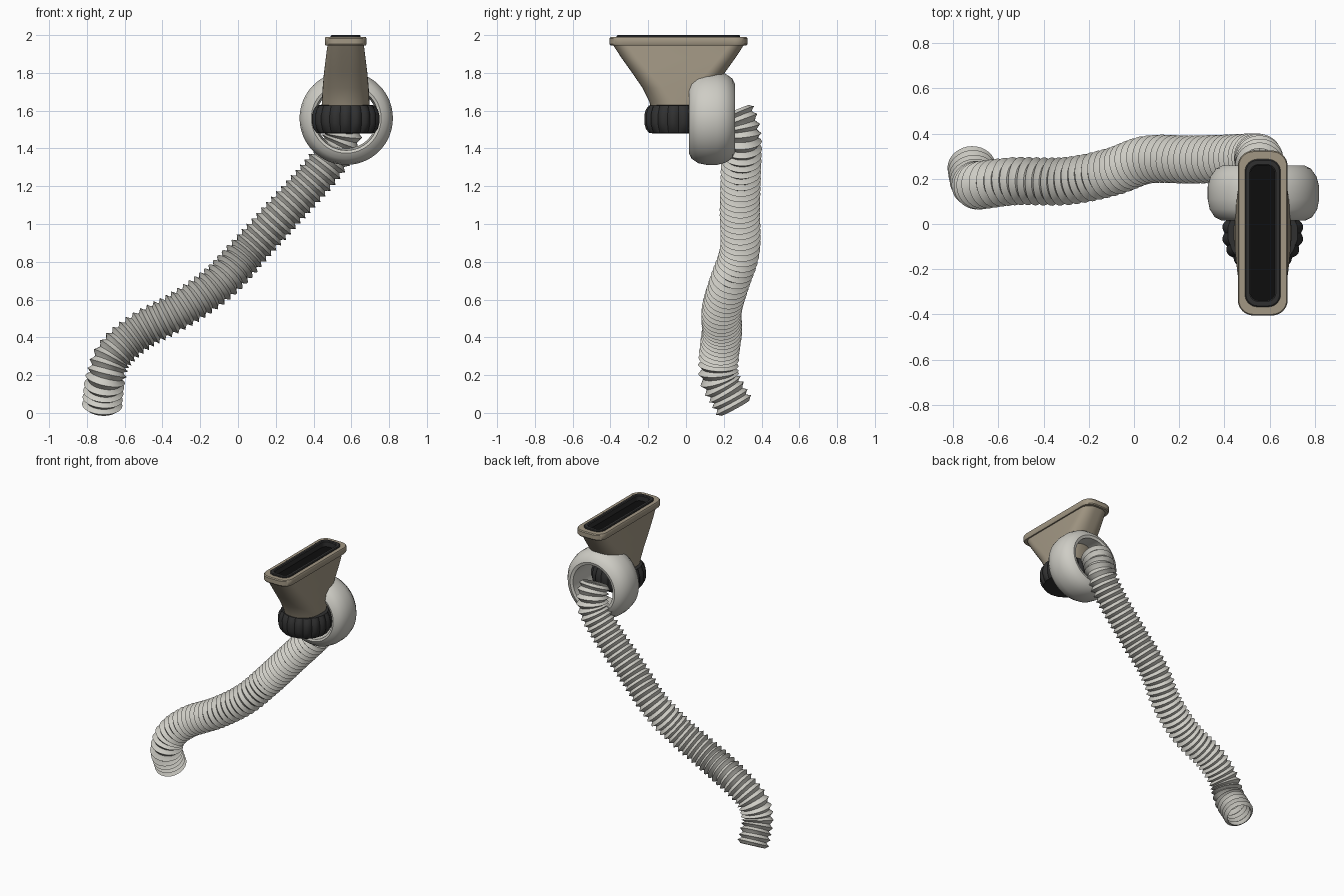
import bpy, bmesh, math
from mathutils import Vector

cube = bpy.data.objects.get("Cube")
if cube:
    bpy.data.objects.remove(cube, do_unlink=True)


def material(name, rgb, rough=0.6):
    m = bpy.data.materials.new(name)
    m.use_nodes = True
    m.diffuse_color = (*rgb, 1)
    bsdf = m.node_tree.nodes["Principled BSDF"]
    bsdf.inputs["Base Color"].default_value = (*rgb, 1)
    bsdf.inputs["Roughness"].default_value = rough
    return m


PALE = material("pale plastic", (0.62, 0.61, 0.56))
TAN = material("tan plastic", (0.36, 0.31, 0.23))
CHARCOAL = material("charcoal rubber", (0.03, 0.03, 0.03))
BLACK = material("black opening", (0.004, 0.004, 0.004))


def loft(name, rings, mat, cap_start=False, cap_end=False, closed=False, angle=35):
    """Skin a list of equal-length point loops."""
    bm = bmesh.new()
    loops = [[bm.verts.new(p) for p in ring] for ring in rings]
    pairs = list(zip(loops, loops[1:]))
    if closed:
        pairs.append((loops[-1], loops[0]))
    for a, b in pairs:
        for i in range(len(a)):
            j = (i + 1) % len(a)
            bm.faces.new((a[i], a[j], b[j], b[i]))
    if cap_start:
        bm.faces.new(loops[0][::-1])
    if cap_end:
        bm.faces.new(loops[-1])
    bmesh.ops.recalc_face_normals(bm, faces=bm.faces)
    mesh = bpy.data.meshes.new(name)
    bm.to_mesh(mesh)
    bm.free()
    mesh.materials.append(mat)
    ob = bpy.data.objects.new(name, mesh)
    bpy.context.collection.objects.link(ob)
    bpy.ops.object.select_all(action="DESELECT")
    ob.select_set(True)
    bpy.context.view_layer.objects.active = ob
    bpy.ops.object.shade_smooth_by_angle(angle=math.radians(angle))
    return ob


CX, CY = 0.57, -0.04  # nozzle axis


def rounded_rect(hx, hy, r, z, steps=8):
    pts = []
    for k, (sx, sy) in enumerate(((1, 1), (-1, 1), (-1, -1), (1, -1))):
        for s in range(steps + 1):
            a = (k + s / steps) * math.pi / 2
            pts.append((CX + sx * (hx - r) + r * math.cos(a),
                        CY + sy * (hy - r) + r * math.sin(a), z))
    return pts


def rect_loft(name, sections, mat, **kw):
    return loft(name, [rounded_rect(*s) for s in sections], mat, **kw)


# Corrugated hose following a smooth path
PATH = [Vector(p) for p in (
    (-0.72, 0.26, 0.025), (-0.715, 0.225, 0.09), (-0.70, 0.175, 0.19),
    (-0.655, 0.175, 0.31), (-0.52, 0.19, 0.43), (-0.30, 0.19, 0.55),
    (-0.10, 0.23, 0.69), (0.06, 0.285, 0.86), (0.25, 0.285, 1.07),
    (0.43, 0.29, 1.27), (0.535, 0.295, 1.42), (0.555, 0.285, 1.52),
    (0.555, 0.255, 1.60))]


def spline(points, n=24):
    ext = [2 * points[0] - points[1]] + points + [2 * points[-1] - points[-2]]
    out = []
    for a, b, c, d in zip(ext, ext[1:], ext[2:], ext[3:]):
        for k in range(n):
            t = k / n
            out.append(0.5 * (2 * b + (c - a) * t + (2 * a - 5 * b + 4 * c - d) * t * t
                              + (3 * b - a - 3 * c + d) * t ** 3))
    return out + [points[-1]]


def resample(points, count):
    dist = [0.0]
    for a, b in zip(points, points[1:]):
        dist.append(dist[-1] + (b - a).length)
    out, i = [], 0
    for k in range(count + 1):
        d = dist[-1] * k / count
        while i < len(dist) - 2 and dist[i + 1] < d:
            i += 1
        out.append(points[i].lerp(points[i + 1], (d - dist[i]) / (dist[i + 1] - dist[i])))
    return out


RIDGES, SIDES = 56, 32
RIDGE_RADII = (0.085, 0.094, 0.107, 0.094)
centres = resample(spline(PATH), RIDGES * len(RIDGE_RADII))
side = Vector((1, 0, 0))
hose_rings = []
for i, c in enumerate(centres):
    tangent = (centres[min(i + 1, len(centres) - 1)] - centres[max(i - 1, 0)]).normalized()
    side = (side - tangent * side.dot(tangent)).normalized()
    up = tangent.cross(side)
    r = RIDGE_RADII[i % len(RIDGE_RADII)]
    hose_rings.append([c + r * (math.cos(a) * side + math.sin(a) * up)
                       for a in (2 * math.pi * k / SIDES for k in range(SIDES))])
loft("corrugated_hose", hose_rings, PALE, angle=50)

# Rounded swivel ring, turned about the y axis
RING_PROFILE = [(0.17, 0.02), (0.185, 0.015), (0.215, 0.03), (0.238, 0.065),
                (0.247, 0.11), (0.247, 0.165), (0.235, 0.21), (0.21, 0.245),
                (0.18, 0.26), (0.16, 0.255)]
loft("swivel_ring",
     [[(0.573 + r * math.cos(a), y, 1.56 + r * math.sin(a))
       for a in (2 * math.pi * k / 64 for k in range(64))] for r, y in RING_PROFILE],
     PALE, closed=True)

# Fluted grip collar around the nozzle foot
COLLAR_PROFILE = [(0.135, 1.48), (0.155, 1.482), (0.17, 1.505), (0.178, 1.535),
                  (0.178, 1.575), (0.17, 1.605), (0.155, 1.628), (0.125, 1.63)]
LOBES = 18


def fluted_ring(r, z):
    depth = 0.012 if r > 0.16 else 0.003
    pts = []
    for k in range(LOBES * 8):
        a = 2 * math.pi * k / (LOBES * 8)
        q = r + depth * (abs(math.sin(a * LOBES / 2)) - 0.75)
        pts.append((CX + q * math.cos(a), CY + q * math.sin(a), z))
    return pts


loft("grip_collar", [fluted_ring(r, z) for r, z in COLLAR_PROFILE], CHARCOAL,
     cap_start=True, cap_end=True)

# Flared nozzle, round at the foot and a long slot at the mouth
rect_loft("nozzle_body", [
    (0.128, 0.142, 0.127, 1.60), (0.126, 0.155, 0.12, 1.65), (0.122, 0.19, 0.108, 1.72),
    (0.115, 0.245, 0.095, 1.80), (0.105, 0.302, 0.083, 1.88), (0.096, 0.348, 0.075, 1.95)],
    TAN, cap_start=True)

# Flange around the mouth
rect_loft("mouth_flange", [
    (0.09, 0.34, 0.07, 1.945), (0.106, 0.36, 0.065, 1.945), (0.11, 0.365, 0.068, 1.952),
    (0.11, 0.365, 0.068, 1.983), (0.106, 0.36, 0.065, 1.99), (0.07, 0.32, 0.05, 1.99)],
    TAN, closed=True)

# Rubber gasket lip and the dark slot inside it
rect_loft("mouth_gasket", [
    (0.079, 0.327, 0.055, 1.985), (0.079, 0.327, 0.055, 1.996), (0.074, 0.322, 0.05, 2.0),
    (0.058, 0.303, 0.038, 2.0), (0.053, 0.298, 0.034, 1.995), (0.053, 0.298, 0.034, 1.95)],
    CHARCOAL, closed=True)
rect_loft("mouth_slot", [(0.056, 0.30, 0.034, 1.955), (0.056, 0.30, 0.034, 1.96)], BLACK,
          cap_start=True, cap_end=True)
